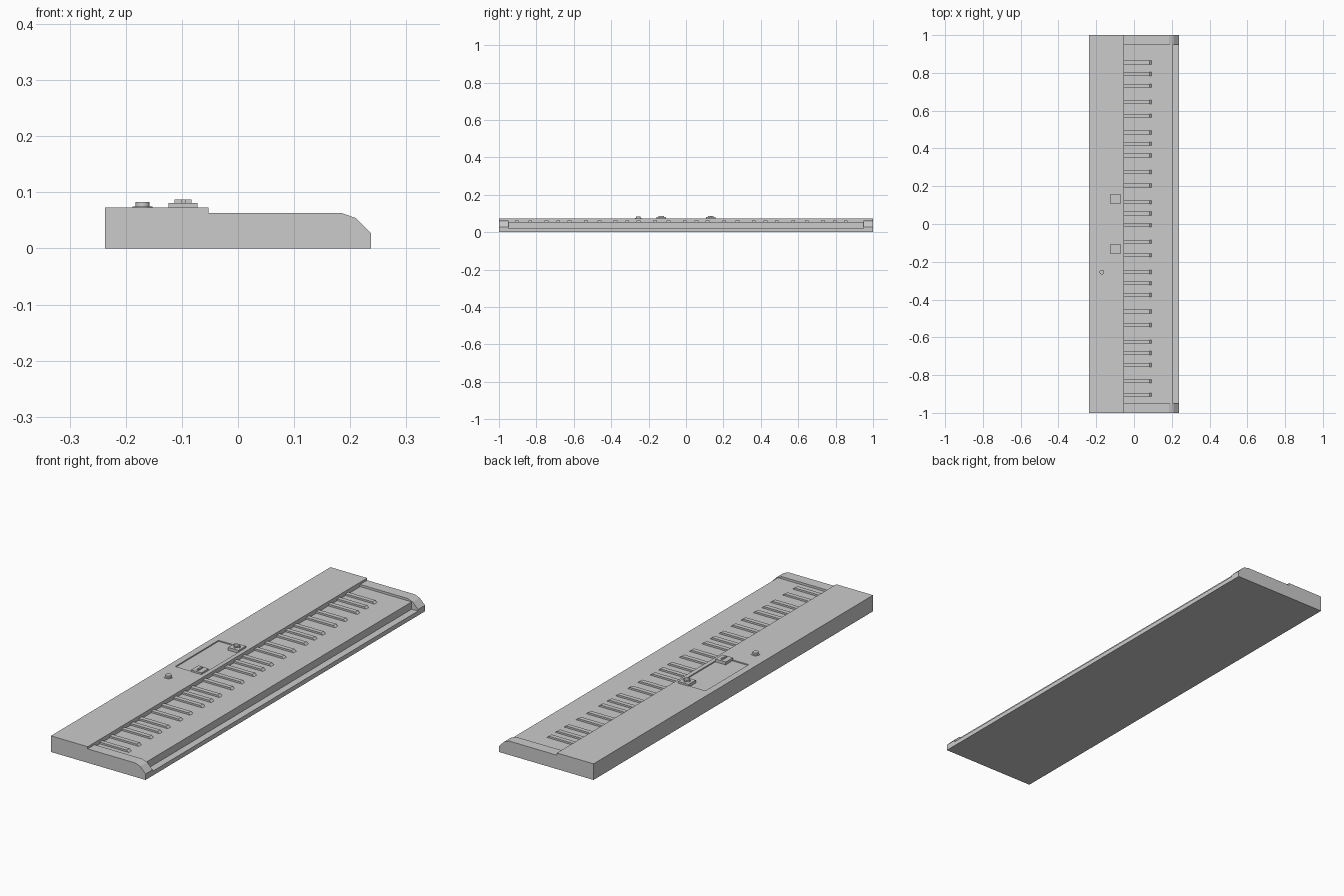
import bpy, bmesh

if "Cube" in bpy.data.objects:
    bpy.data.objects.remove(bpy.data.objects["Cube"])

PANEL_Z, END_Z, KEY_Z = 0.073, 0.063, 0.053
KEY_SPAN, WHITE_KEYS = 0.95, 36


def finish(name, bm):
    bmesh.ops.recalc_face_normals(bm, faces=bm.faces)
    mesh = bpy.data.meshes.new(name)
    bm.to_mesh(mesh)
    bm.free()
    obj = bpy.data.objects.new(name, mesh)
    bpy.context.collection.objects.link(obj)
    return obj


def prism(name, pts, lo, hi, axis='y'):
    """Extrude an (x, z) outline along y, or an (x, y) outline along z."""
    bm = bmesh.new()
    place = (lambda p, t: (p[0], t, p[1])) if axis == 'y' else (lambda p, t: (p[0], p[1], t))
    face = bm.faces.new([bm.verts.new(place(p, lo)) for p in pts])
    ext = bmesh.ops.extrude_face_region(bm, geom=[face])
    d = (0, hi - lo, 0) if axis == 'y' else (0, 0, hi - lo)
    bmesh.ops.translate(bm, vec=d, verts=[v for v in ext['geom'] if isinstance(v, bmesh.types.BMVert)])
    return finish(name, bm)


def box(name, x0, x1, y0, y1, z0, z1):
    return prism(name, [(x0, y0), (x1, y0), (x1, y1), (x0, y1)], z0, z1, 'z')


def disc(name, x, y, r, z0, z1):
    bpy.ops.mesh.primitive_cylinder_add(vertices=24, radius=r, depth=z1 - z0,
                                        location=(x, y, (z0 + z1) / 2))
    obj = bpy.context.object
    obj.name = name
    bpy.ops.object.shade_smooth_by_angle()
    return obj


# Rear control panel with a shallow display recess
panel = box("control_panel", -0.237, -0.053, -1, 1, 0, PANEL_Z)
cutter = box("display_cutter", -0.206, -0.072, -0.155, 0.155, PANEL_Z - 0.005, 0.1)
cutter.hide_render = True
cutter.hide_viewport = True
cut = panel.modifiers.new("display_recess", 'BOOLEAN')
cut.object = cutter
cut.operation = 'DIFFERENCE'
cut.solver = 'EXACT'

# Key bed, front lip and white key slab in one stepped section
prism("key_bed", [(-0.053, 0), (0.237, 0), (0.237, 0.02), (0.205, 0.02),
                  (0.205, KEY_Z), (-0.053, KEY_Z)], -KEY_SPAN, KEY_SPAN)

# End blocks with a faceted nose
nose = [(-0.053, 0), (0.237, 0), (0.237, 0.027), (0.21, 0.054), (0.185, END_Z), (-0.053, END_Z)]
for side, lo, hi in (("left", -1, -KEY_SPAN), ("right", KEY_SPAN, 1)):
    prism(side + "_end_block", nose, lo, hi)

# Black keys with sloped fronts, in twos and threes
step = 2 * KEY_SPAN / WHITE_KEYS
offsets = {1: -0.007, 2: 0.012, 4: -0.007, 5: 0.003, 6: 0.010}
section = [(-0.055, KEY_Z - 0.002), (0.092, KEY_Z - 0.002), (0.092, KEY_Z),
           (0.082, 0.061), (-0.055, 0.061)]
for octave in range(WHITE_KEYS // 7):
    for slot, shift in offsets.items():
        y = -KEY_SPAN + (octave * 7 + slot) * step + shift
        prism(f"black_key_{octave}_{slot}", section, y - 0.01, y + 0.01)

# Square pads beside the display, one with a bar and one with a cross
px, b, a = -0.098, 0.015, 0.004
for name, y in (("minus_pad", -0.133), ("plus_pad", 0.133)):
    box(name, px - 0.026, px + 0.026, y - 0.026, y + 0.026, PANEL_Z - 0.006, 0.081)
box("minus_bar", px - a, px + a, -0.133 - b, -0.133 + b, 0.08, 0.087)
cross = [(a, b), (-a, b), (-a, a), (-b, a), (-b, -a), (-a, -a),
         (-a, -b), (a, -b), (a, -a), (b, -a), (b, a), (a, a)]
prism("plus_cross", [(px + x, 0.133 + y) for x, y in cross], 0.08, 0.087, 'z')

# Volume knob on a thin collar
disc("knob_collar", -0.17, -0.255, 0.018, PANEL_Z - 0.001, 0.075)
disc("volume_knob", -0.17, -0.255, 0.0125, 0.074, 0.083)
